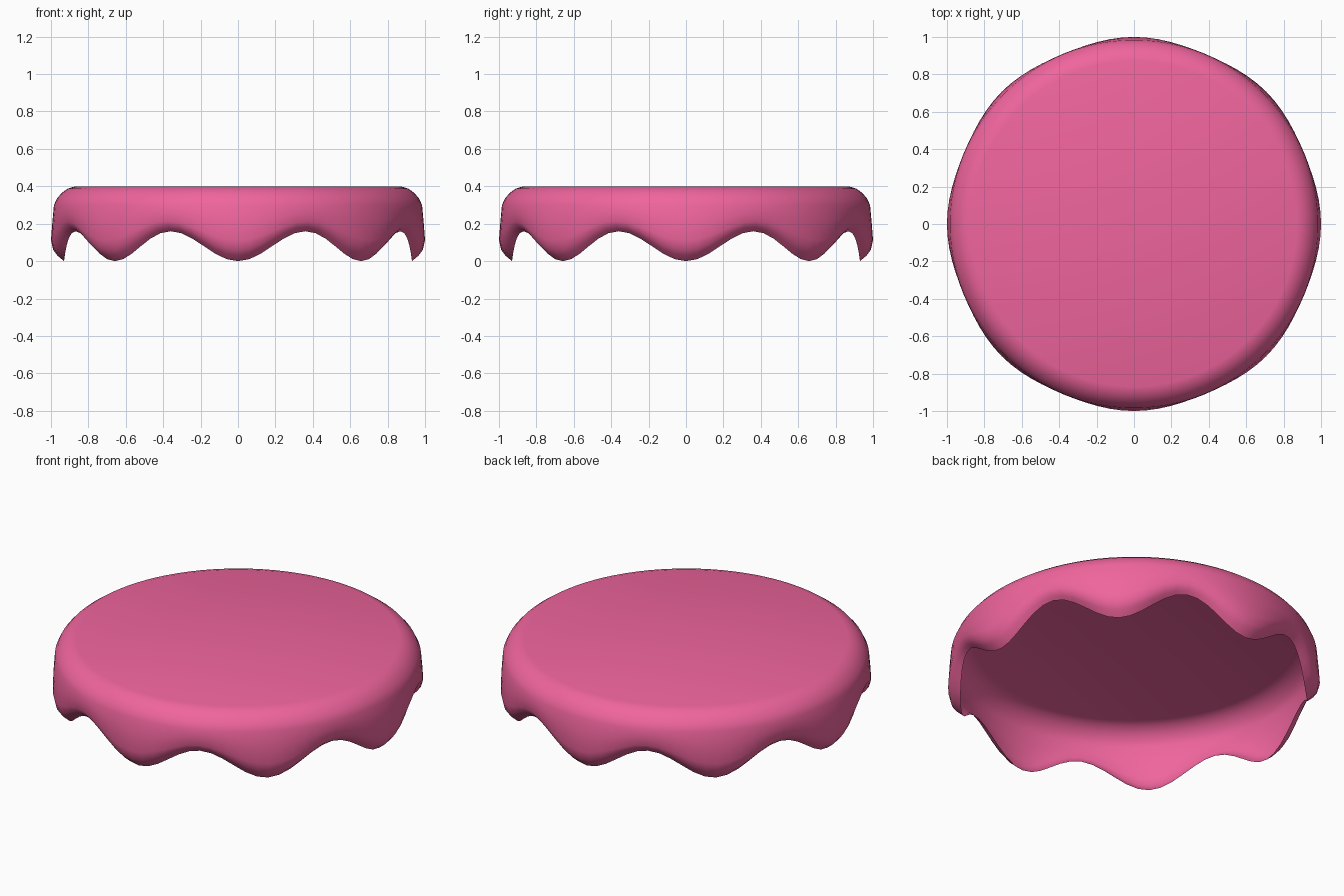
import bpy, bmesh, math

if "Cube" in bpy.data.objects:
    bpy.data.objects.remove(bpy.data.objects["Cube"])

SEGMENTS = 96
DRIPS = 8
VALLEY = 0.16  # rim height between two drips

# Upper profile (radius, z), the same all the way round
CROWN = [(0.87, 0.40), (0.91, 0.388), (0.942, 0.365), (0.968, 0.335), (0.984, 0.30)]
# Skirt below it (drip radius, valley radius, share of the way from z=0.30 to the rim)
SKIRT = [(0.993, 0.986, 0.32), (1.0, 0.985, 0.63), (0.988, 0.972, 0.80),
         (0.966, 0.958, 0.90), (0.93, 0.94, 1.0)]


def ring(bm, point):
    """One closed loop; point(wave) gives radius and height."""
    verts = []
    for i in range(SEGMENTS):
        a = 2 * math.pi * i / SEGMENTS
        wave = 0.5 - 0.5 * math.cos(DRIPS * a)  # 0 at a drip, 1 in a valley
        r, z = point(wave)
        verts.append(bm.verts.new((r * math.cos(a), r * math.sin(a), z)))
    return verts


bm = bmesh.new()
rings = [ring(bm, lambda w, p=p: p) for p in CROWN]
for drip_r, valley_r, t in SKIRT:
    rings.append(ring(bm, lambda w: (drip_r + (valley_r - drip_r) * w,
                                     0.30 + (VALLEY * w - 0.30) * t)))

# Flat top, then the rounded edge and dripping skirt, open underneath
bm.faces.new(rings[0])
for a, b in zip(rings, rings[1:]):
    for i in range(SEGMENTS):
        j = (i + 1) % SEGMENTS
        bm.faces.new((a[i], b[i], b[j], a[j]))
bmesh.ops.recalc_face_normals(bm, faces=bm.faces)

mesh = bpy.data.meshes.new("icing")
bm.to_mesh(mesh)
bm.free()
mesh.shade_smooth()
icing = bpy.data.objects.new("icing", mesh)
bpy.context.collection.objects.link(icing)

# Pink icing colour
pink = bpy.data.materials.new("pink_icing")
pink.diffuse_color = (0.87, 0.13, 0.34, 1)
pink.use_nodes = True
pink.node_tree.nodes["Principled BSDF"].inputs["Base Color"].default_value = pink.diffuse_color
mesh.materials.append(pink)
